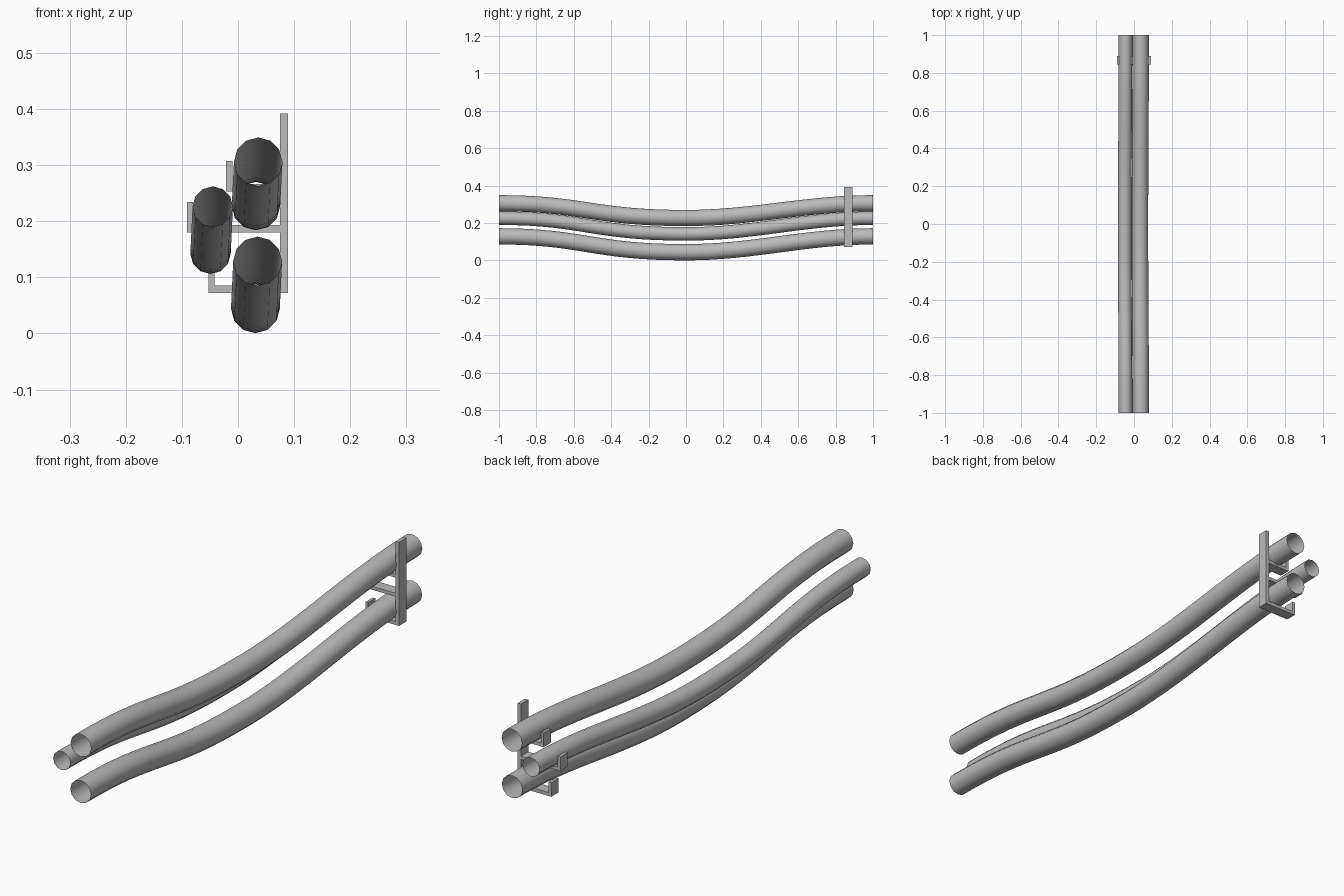
import bpy
import bmesh
from mathutils import Vector

cube = bpy.data.objects.get("Cube")
if cube:
    bpy.data.objects.remove(cube, do_unlink=True)

grey = bpy.data.materials.new("plain grey")
grey.use_nodes = True
colour = (0.5, 0.5, 0.5, 1)
grey.diffuse_color = colour
grey.node_tree.nodes["Principled BSDF"].inputs["Base Color"].default_value = colour


def pipe(name, x, z, radius, sag):
    """Open twelve-sided tube that sags in the middle."""
    curve = bpy.data.curves.new(name, "CURVE")
    curve.dimensions = "3D"
    curve.resolution_u = 16
    curve.bevel_depth = radius
    curve.bevel_resolution = 4
    spline = curve.splines.new("BEZIER")
    spline.bezier_points.add(2)
    stations = [(-1, 0, 0.45, 0.45), (0, 1, 0.5, 0.36), (1, 0, 0.36, 0.36)]
    for point, (y, drop, before, after) in zip(spline.bezier_points, stations):
        point.handle_left_type = point.handle_right_type = "FREE"
        centre = Vector((x - 0.004 * drop, y, z - sag * drop))
        point.co = centre
        point.handle_left = centre - Vector((0, before, 0))
        point.handle_right = centre + Vector((0, after, 0))
    curve.materials.append(grey)
    obj = bpy.data.objects.new(name, curve)
    bpy.context.collection.objects.link(obj)
    # Turn the curve into a smooth mesh
    bpy.ops.object.select_all(action="DESELECT")
    obj.select_set(True)
    bpy.context.view_layer.objects.active = obj
    bpy.ops.object.convert(target="MESH")
    bpy.ops.object.shade_smooth()


def extruded(name, outline, y0, y1):
    """Extrude an outline in x and z along y."""
    bm = bmesh.new()
    face = bm.faces.new([bm.verts.new((x, y0, z)) for x, z in outline])
    sweep = bmesh.ops.extrude_face_region(bm, geom=[face])
    moved = [v for v in sweep["geom"] if isinstance(v, bmesh.types.BMVert)]
    bmesh.ops.translate(bm, verts=moved, vec=(0, y1 - y0, 0))
    bmesh.ops.recalc_face_normals(bm, faces=bm.faces)
    mesh = bpy.data.meshes.new(name)
    bm.to_mesh(mesh)
    bm.free()
    mesh.materials.append(grey)
    bpy.context.collection.objects.link(bpy.data.objects.new(name, mesh))


# Three sagging pipes
pipe("upper_pipe", 0.036, 0.306, 0.0432, 0.079)
pipe("middle_pipe", -0.045, 0.226, 0.036, 0.084)
pipe("lower_pipe", 0.035, 0.129, 0.0435, 0.085)

# Bracket: upright post and three hooked arms
Y0, Y1 = 0.845, 0.889
POST_IN, POST_OUT = 0.075, 0.089
extruded("bracket_post", [(POST_IN, 0.072), (POST_OUT, 0.072),
                          (POST_OUT, 0.392), (POST_IN, 0.392)], Y0, Y1)
for name, tip, z in (("upper_arm", -0.021, 0.253),
                     ("middle_arm", -0.091, 0.18),
                     ("lower_arm", -0.053, 0.072)):
    lip, top, floor = tip + 0.011, z + 0.054, z + 0.013
    extruded(name, [(tip, z), (POST_IN, z), (POST_IN, floor),
                    (lip, floor), (lip, top), (tip, top)], Y0, Y1)
